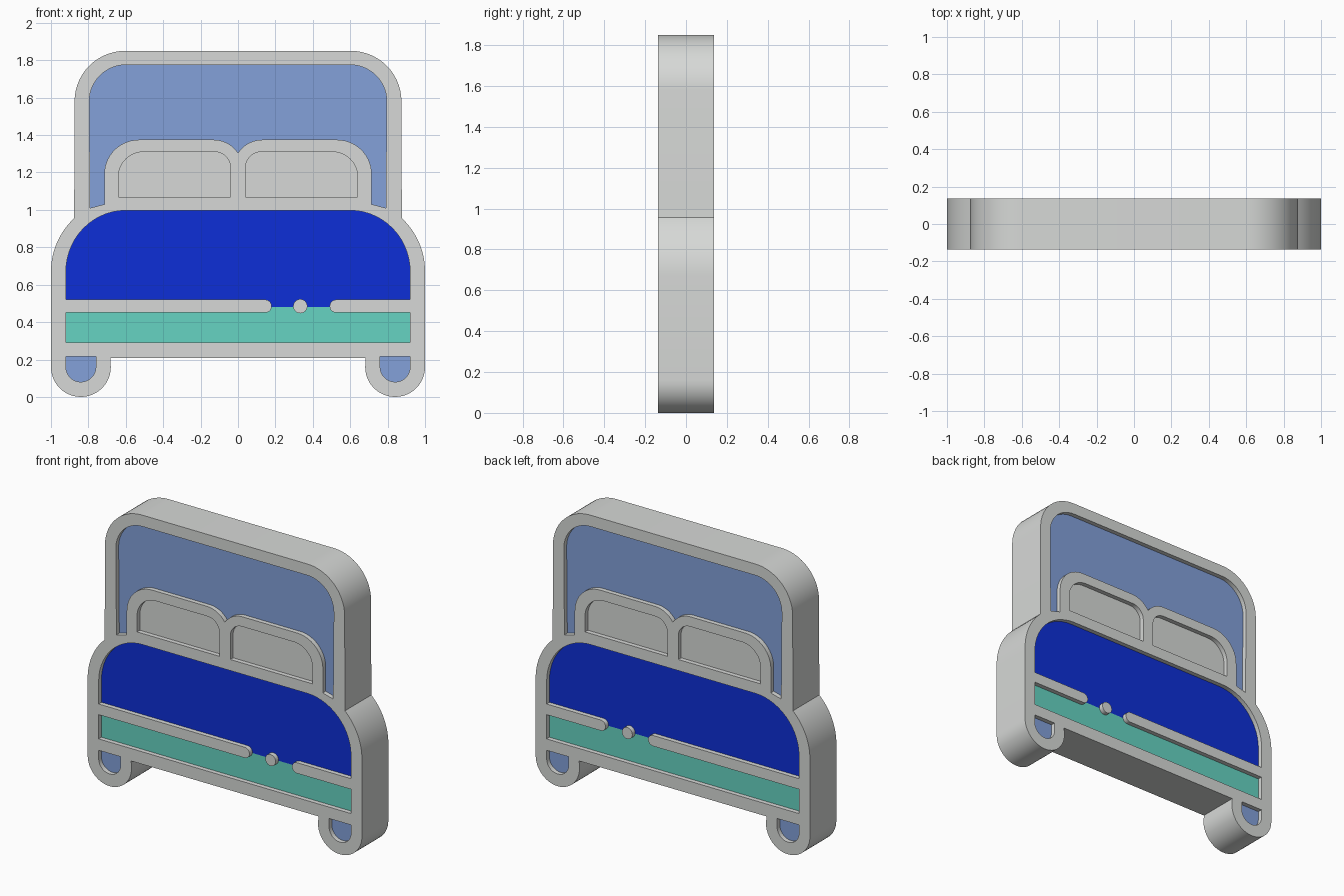
import bpy
import bmesh
from math import radians, cos, sin

cube = bpy.data.objects.get("Cube")
if cube:
    bpy.data.objects.remove(cube, do_unlink=True)

FULL = 0.1375          # half thickness of the frame
INNER = FULL - 0.03    # half thickness of the recessed panels


def linear(c):
    c /= 255
    return c / 12.92 if c <= 0.04045 else ((c + 0.055) / 1.055) ** 2.4


def material(name, r, g, b):
    m = bpy.data.materials.new(name)
    m.use_nodes = True
    col = (linear(r), linear(g), linear(b), 1)
    m.diffuse_color = col
    bsdf = next(n for n in m.node_tree.nodes if n.type == 'BSDF_PRINCIPLED')
    bsdf.inputs["Base Color"].default_value = col
    return m


grey = material("light grey", 215, 217, 215)
soft_blue = material("soft blue", 131, 161, 218)
deep_blue = material("deep blue", 13, 47, 215)
teal = material("teal", 102, 212, 194)


def arc(cx, cz, rx, start, end, rz=None, n=14):
    rz = rz or rx
    angles = [radians(start + (end - start) * i / n) for i in range(n + 1)]
    return [(cx + rx * cos(a), cz + rz * sin(a)) for a in angles]


def flip(path):
    return [(-x, z) for x, z in reversed(path)]


def slab(name, paths, half, mat):
    """Extrude closed front outlines (nested ones become holes) along y."""
    cu = bpy.data.curves.new(name, 'CURVE')
    cu.dimensions = '2D'
    cu.fill_mode = 'BOTH'
    cu.extrude = half
    for path in paths:
        sp = cu.splines.new('POLY')
        sp.points.add(len(path) - 1)
        for p, (x, z) in zip(sp.points, path):
            p.co = (x, z, 0, 1)
        sp.use_cyclic_u = True
    ob = bpy.data.objects.new(name, cu)
    bpy.context.collection.objects.link(ob)
    ob.rotation_euler.x = radians(90)
    bpy.ops.object.select_all(action='DESELECT')
    ob.select_set(True)
    bpy.context.view_layer.objects.active = ob
    bpy.ops.object.convert(target='MESH')
    bpy.ops.object.transform_apply(location=False, rotation=True, scale=False)
    bm = bmesh.new()
    bm.from_mesh(ob.data)
    bmesh.ops.remove_doubles(bm, verts=bm.verts, dist=0.0001)
    bmesh.ops.recalc_face_normals(bm, faces=bm.faces)
    bm.to_mesh(ob.data)
    bm.free()
    ob.data.materials.clear()
    ob.data.materials.append(mat)
    bpy.ops.object.shade_smooth_by_angle(angle=radians(30))
    return ob


# Outer silhouette: foot, mattress shoulder, headboard corner
half = ([(0.683, 0.208)] + arc(0.84, 0.16, 0.16, 180, 360, n=24)
        + arc(0.61, 0.67, 0.39, 0, 47) + arc(0.604, 1.58, 0.27, 0, 90))
outline = half + flip(half)

# Headboard opening, running over the pillow tops
half = (arc(0.13, 1.22, 0.155, 146, 90) + arc(0.53, 1.19, 0.185, 90, 0)
        + [(0.715, 1.03), (0.79, 1.01)] + arc(0.6, 1.58, 0.195, 0, 90))
head_hole = half + flip(half)

# Pillow openings
pillow = ([(0.04, 1.07), (0.64, 1.07)] + arc(0.505, 1.175, 0.135, 0, 90)
          + arc(0.125, 1.225, 0.085, 90, 180))
pillows = {"left": pillow, "right": flip(pillow)}

# Foot openings
foot = [(0.92, 0.215), (0.76, 0.215)] + arc(0.84, 0.16, 0.08, 180, 360)
feet = {"left": foot, "right": flip(foot)}

# Blanket and sheet opening, with the broken bar between them
corner = arc(0.6, 0.67, 0.32, 0, 90, rz=0.327)
blanket_top = corner + flip(corner)
bed_hole = ([(-0.92, 0.29), (0.92, 0.29), (0.92, 0.45)]
            + arc(0.525, 0.485, 0.035, 270, 90)
            + [(0.92, 0.52)] + blanket_top + [(-0.92, 0.52)]
            + arc(0.145, 0.485, 0.035, 90, -90) + [(-0.92, 0.45)])

slab("bed_frame", [outline, head_hole, bed_hole, *pillows.values(), *feet.values()],
     FULL, grey)
slab("headboard_panel", [head_hole], INNER, soft_blue)
slab("blanket", [[(-0.92, 0.48), (0.92, 0.48)] + blanket_top], INNER, deep_blue)
slab("sheet_band", [[(-0.92, 0.29), (0.92, 0.29), (0.92, 0.48), (-0.92, 0.48)]],
     INNER, teal)
slab("bar_dot", [arc(0.333, 0.485, 0.038, 0, 345, n=23)], FULL, grey)
for side in ("left", "right"):
    slab("pillow_" + side, [pillows[side]], INNER, grey)
    slab("foot_panel_" + side, [feet[side]], INNER, soft_blue)
